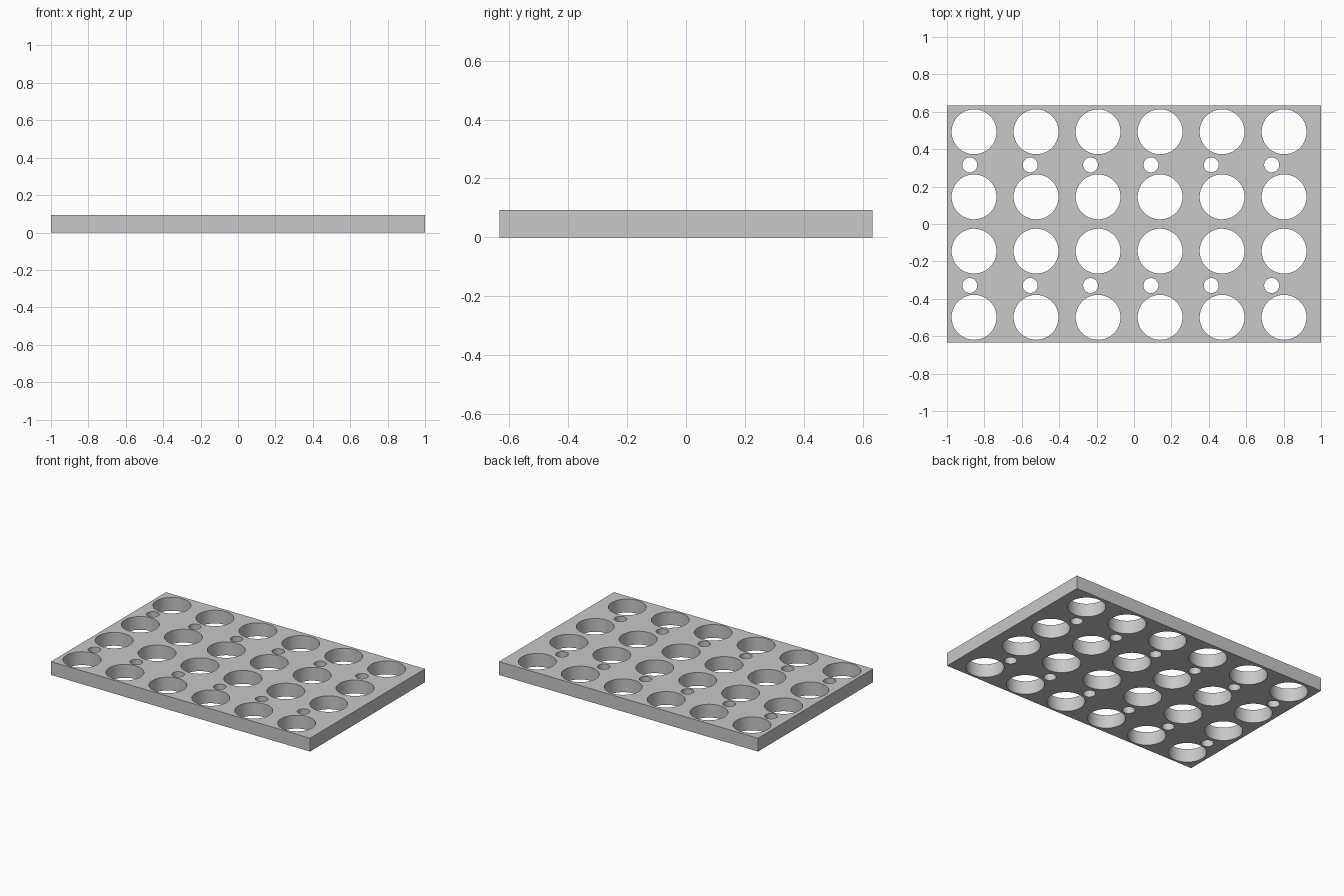
import bpy, bmesh, math
from mathutils import Matrix

if "Cube" in bpy.data.objects:
    bpy.data.objects.remove(bpy.data.objects["Cube"])

LENGTH, WIDTH, HEIGHT = 2.0, 1.268, 0.093

grey = bpy.data.materials.new("light_grey")
grey.diffuse_color = (0.58, 0.58, 0.58, 1)
grey.use_nodes = True
grey.node_tree.nodes["Principled BSDF"].inputs["Base Color"].default_value = grey.diffuse_color


def make_object(name, bm):
    mesh = bpy.data.meshes.new(name)
    bm.to_mesh(mesh)
    bm.free()
    mesh.materials.append(grey)
    obj = bpy.data.objects.new(name, mesh)
    bpy.context.collection.objects.link(obj)
    return obj


# Rack plate: plain slab standing on the ground
bm = bmesh.new()
bmesh.ops.create_cube(bm, size=1, matrix=Matrix.Translation((0, 0, HEIGHT / 2))
                      @ Matrix.Diagonal((LENGTH, WIDTH, HEIGHT, 1)))
plate = make_object("rack_plate", bm)

# Hole cutters: (radius, sides, first x, x spacing, row y positions)
HOLES = [
    (0.12, 64, -0.855, 0.3315, (0.493, 0.145, -0.145, -0.499)),  # large wells
    (0.04, 40, -0.878, 0.3228, (0.316, -0.329)),                 # small holes
]
bm = bmesh.new()
for radius, sides, x0, step, rows in HOLES:
    for y in rows:
        for i in range(6):
            bmesh.ops.create_cone(
                bm, cap_ends=True, segments=sides, radius1=radius, radius2=radius,
                depth=0.3, matrix=Matrix.Translation((x0 + i * step, y, HEIGHT / 2)))
cutter = make_object("hole_cutter", bm)
cutter.hide_render = True

# Cut all holes through the plate
cut = plate.modifiers.new("holes", 'BOOLEAN')
cut.operation = 'DIFFERENCE'
cut.solver = 'EXACT'
cut.object = cutter
bpy.context.view_layer.objects.active = plate
plate.select_set(True)
bpy.ops.object.modifier_apply(modifier=cut.name)
bpy.data.objects.remove(cutter)

# Smooth hole walls, crisp rims
bpy.ops.object.shade_smooth_by_angle(angle=math.radians(30))
